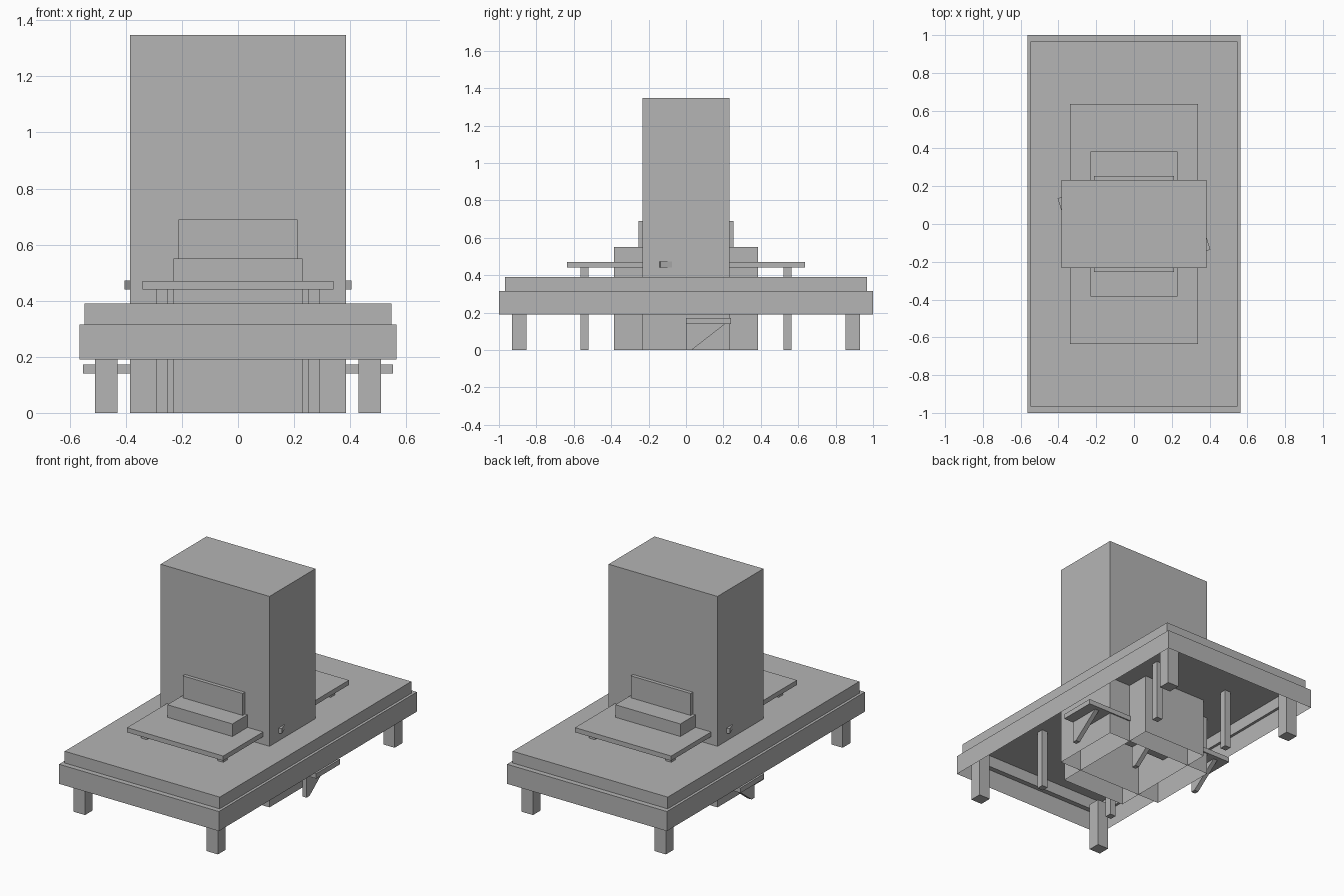
import bpy
import bmesh
import math

cube = bpy.data.objects.get("Cube")
if cube:
    bpy.data.objects.remove(cube, do_unlink=True)

GREY = (0.46, 0.46, 0.46, 1.0)
mat = bpy.data.materials.new("plain grey")
mat.use_nodes = True
mat.diffuse_color = GREY
mat.node_tree.nodes["Principled BSDF"].inputs["Base Color"].default_value = GREY


def finish(name, bm):
    mesh = bpy.data.meshes.new(name)
    bm.to_mesh(mesh)
    bm.free()
    mesh.materials.append(mat)
    obj = bpy.data.objects.new(name, mesh)
    bpy.context.collection.objects.link(obj)
    return obj


def box(name, x, y, z, hollow=False, rim=None):
    """Box from (min, max) ranges; hollow drops the floor, rim opens the lid."""
    bm = bmesh.new()
    bmesh.ops.create_cube(bm, size=1)
    for v in bm.verts:
        for axis, (low, high) in enumerate((x, y, z)):
            v.co[axis] = low if v.co[axis] < 0 else high
    bm.normal_update()
    if hollow:
        floor = [f for f in bm.faces if f.normal.z < -0.5]
        bmesh.ops.delete(bm, geom=floor, context='FACES')
    if rim:
        lid = [f for f in bm.faces if f.normal.z > 0.5]
        bmesh.ops.inset_region(bm, faces=lid, thickness=0.01)
        for v in lid[0].verts:
            v.co.x = math.copysign(rim[0], v.co.x)
            v.co.y = math.copysign(rim[1], v.co.y)
        bmesh.ops.delete(bm, geom=lid, context='FACES')
    return finish(name, bm)


def span(half):
    return (-half, half)


def around(centre, half):
    return (centre - half, centre + half)


# Hollow platform: apron with a narrow ledge, and the raised top
box("platform_apron", span(0.565), span(1), (0.19, 0.315), True, (0.548, 0.967))
box("platform_top", span(0.548), span(0.967), (0.315, 0.39), True)

# Tall cabinet and the stepped boxes passing through it
box("cabinet", span(0.385), span(0.232), (0, 1.348), True)
box("step_box", span(0.23), span(0.385), (0, 0.55), True)
box("upper_step", span(0.212), span(0.255), (0.55, 0.69))

for sy, end in ((-1, "front"), (1, "back")):
    # Shelf at each end with its thin posts
    box(end + "_shelf", span(0.34), sorted((sy * 0.232, sy * 0.635)), (0.44, 0.47))
    for sx, side in ((-1, "right"), (1, "left")):
        box(f"{end}_{side}_shelf_post", around(sx * 0.27, 0.021),
            around(sy * 0.543, 0.022), (0, 0.44))
        box(f"{end}_{side}_leg", around(sx * 0.47, 0.04),
            around(sy * 0.892, 0.039), (0, 0.315))

# Cross board under the platform with triangular brackets
box("cross_board", span(0.553), (0, 0.24), (0.14, 0.172))
for x, side in ((-0.47, "right"), (0, "middle"), (0.47, "left")):
    bm = bmesh.new()
    profile = ((0, 0), (0.03, 0), (0.21, 0.14), (0, 0.14))
    face = bm.faces.new([bm.verts.new((x - 0.015, y, z)) for y, z in profile])
    extruded = bmesh.ops.extrude_face_region(bm, geom=[face])["geom"]
    moved = [v for v in extruded if isinstance(v, bmesh.types.BMVert)]
    bmesh.ops.translate(bm, verts=moved, vec=(0.03, 0, 0))
    bmesh.ops.recalc_face_normals(bm, faces=bm.faces)
    finish(side + "_bracket", bm)

# Small tilted catches on the cabinet sides
for s, side in ((-1, "right"), (1, "left")):
    catch = box(side + "_catch", span(0.011), span(0.037), span(0.016))
    catch.location = (s * 0.383, s * -0.104, 0.456)
    catch.rotation_euler.z = math.radians(18)
